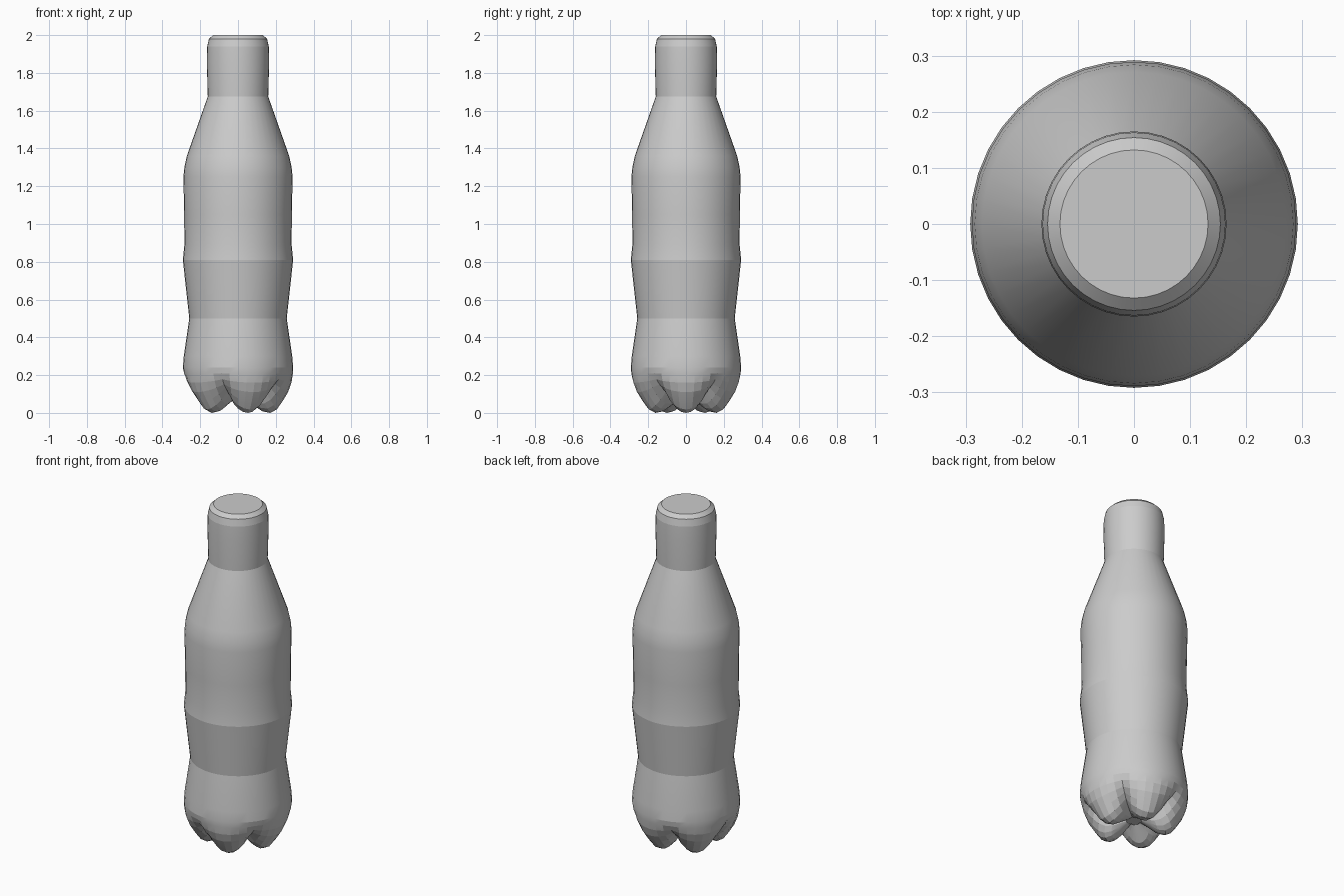
import bpy
import bmesh
import math

cube = bpy.data.objects.get("Cube")
if cube:
    bpy.data.objects.remove(cube, do_unlink=True)

SIDES = 40
LOBES = 5

# One plain grey plastic
plastic = bpy.data.materials.new("grey_plastic")
grey = (0.6, 0.6, 0.6, 1)
plastic.diffuse_color = grey
plastic.use_nodes = True
plastic.node_tree.nodes["Principled BSDF"].inputs["Base Color"].default_value = grey

# Base profiles (radius, height): over a foot and along a groove between feet
foot = [(0.04, 0.07), (0.09, 0.035), (0.13, 0.008), (0.17, 0.0), (0.205, 0.018),
        (0.235, 0.06), (0.265, 0.11), (0.283, 0.16), (0.29, 0.205)]
groove = [(0.04, 0.075), (0.08, 0.08), (0.11, 0.085), (0.145, 0.095), (0.18, 0.112),
          (0.212, 0.132), (0.24, 0.152), (0.266, 0.178), (0.285, 0.21)]

# Round body profile: waist, raised band, shoulder, neck and cap
body = [(0.292, 0.24), (0.287, 0.30), (0.258, 0.50), (0.292, 0.81), (0.284, 0.89),
        (0.285, 1.05), (0.289, 1.25), (0.284, 1.30), (0.271, 1.36), (0.160, 1.675),
        (0.165, 1.86), (0.163, 1.94), (0.154, 1.98), (0.132, 2.0)]


def add_ring(bm, point_at):
    ring = []
    for i in range(SIDES):
        angle = math.tau * i / SIDES
        r, z = point_at(angle)
        ring.append(bm.verts.new((r * math.cos(angle), r * math.sin(angle), z)))
    return ring


def lobed(a, b):
    def point_at(angle):
        # Full over each foot, falling to a sharp crease between feet
        w = abs(math.cos(angle * LOBES / 2)) ** 0.8
        return [g + (f - g) * w for f, g in zip(a, b)]
    return point_at


bm = bmesh.new()
rings = [add_ring(bm, lobed(f, g)) for f, g in zip(foot, groove)]
rings += [add_ring(bm, lambda angle, p=p: p) for p in body]

# Skin the rings and close both ends
for low, high in zip(rings, rings[1:]):
    for i in range(SIDES):
        j = (i + 1) % SIDES
        bm.faces.new((low[i], low[j], high[j], high[i]))
bm.faces.new(rings[-1])
bm.faces.new(rings[0][::-1])
bmesh.ops.recalc_face_normals(bm, faces=bm.faces)

mesh = bpy.data.meshes.new("bottle")
bm.to_mesh(mesh)
bm.free()
mesh.materials.append(plastic)
bottle = bpy.data.objects.new("bottle", mesh)
bpy.context.collection.objects.link(bottle)

# Smooth walls with crisp neck, band and waist lines
bpy.ops.object.select_all(action="DESELECT")
bottle.select_set(True)
bpy.context.view_layer.objects.active = bottle
bpy.ops.object.shade_smooth_by_angle(angle=math.radians(11))
